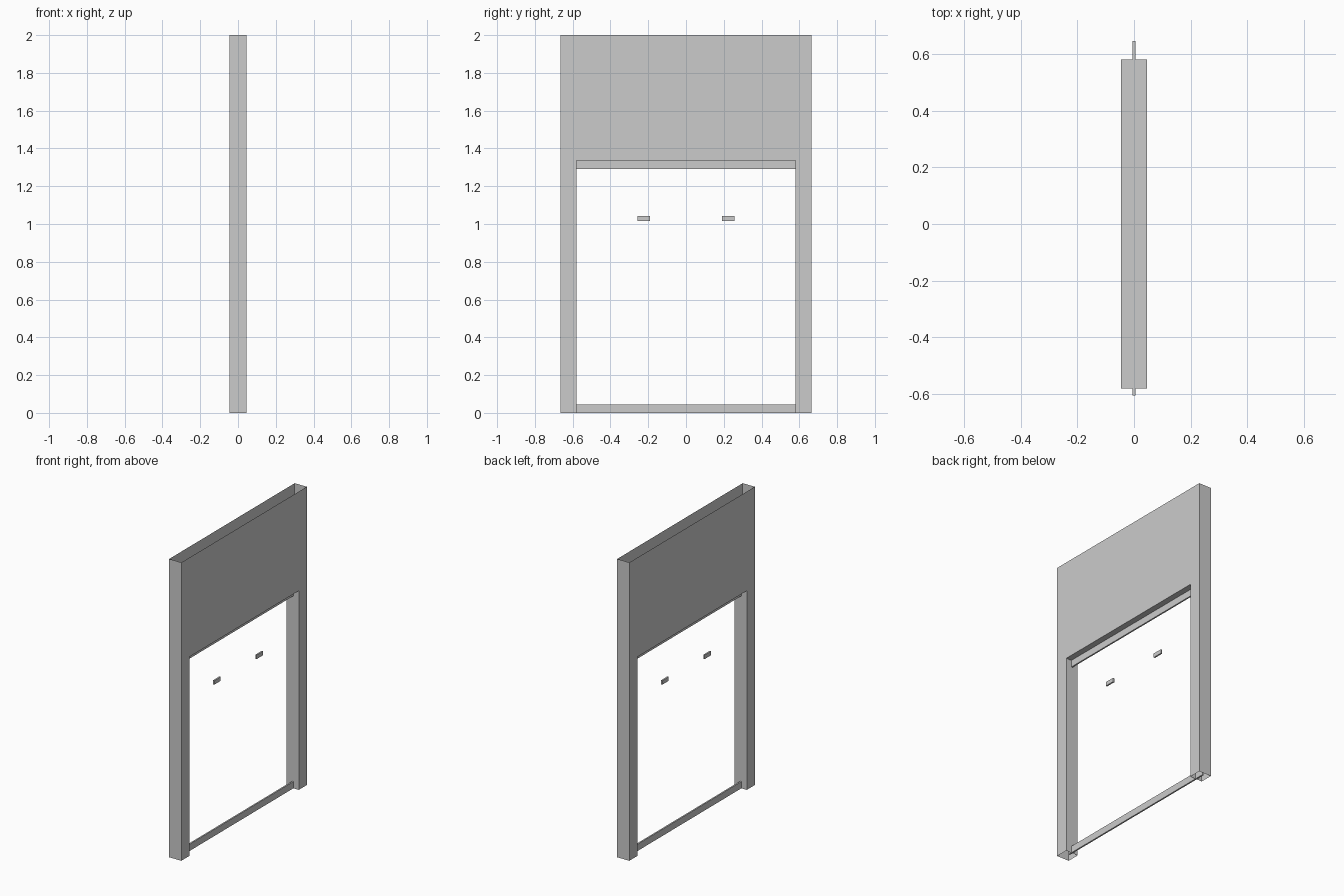
import bpy
import bmesh

cube = bpy.data.objects.get("Cube")
if cube:
    bpy.data.objects.remove(cube, do_unlink=True)

# Single grey finish
grey = bpy.data.materials.new("light_grey")
grey.use_nodes = True
colour = (0.6, 0.6, 0.6, 1)
grey.diffuse_color = colour
grey.node_tree.nodes["Principled BSDF"].inputs["Base Color"].default_value = colour


def add_object(name, bm):
    mesh = bpy.data.meshes.new(name)
    bm.to_mesh(mesh)
    bm.free()
    mesh.materials.append(grey)
    obj = bpy.data.objects.new(name, mesh)
    bpy.context.collection.objects.link(obj)
    return obj


def add_bar(name, y0, y1, z0, z1, thickness=0.01):
    bm = bmesh.new()
    bmesh.ops.create_cube(bm, size=1)
    for v in bm.verts:
        v.co.x *= thickness
        v.co.y = y0 if v.co.y < 0 else y1
        v.co.z = z0 if v.co.z < 0 else z1
    return add_object(name, bm)


HEIGHT, OUTER, INNER, LINTEL, HALF_DEPTH = 2.0, 0.665, 0.58, 1.335, 0.045

# Portal casing: an upside-down U outline extruded through the depth
bm = bmesh.new()
half = [(OUTER, HEIGHT), (OUTER, 0), (INNER, 0), (INNER, LINTEL)]
outline = half + [(-y, z) for y, z in reversed(half)]
face = bm.faces.new([bm.verts.new((-HALF_DEPTH, y, z)) for y, z in outline])
extruded = bmesh.ops.extrude_face_region(bm, geom=[face], use_keep_orig=True)
for item in extruded["geom"]:
    if isinstance(item, bmesh.types.BMVert):
        item.co.x = HALF_DEPTH
bmesh.ops.recalc_face_normals(bm, faces=bm.faces)

# The sheet casing is open at the top and under both posts
open_ends = [f for f in bm.faces
             if all(v.co.z > HEIGHT - 0.01 for v in f.verts)
             or all(v.co.z < 0.01 for v in f.verts)]
bmesh.ops.delete(bm, geom=open_ends, context="FACES_ONLY")
add_object("door_casing", bm)

# Thin rails running into the hollow posts
add_bar("bottom_rail", -0.605, 0.645, 0, 0.045)
add_bar("top_rail", -0.605, 0.645, 1.29, LINTEL)

# Pair of small handles
for name, side in (("front_handle", -1), ("back_handle", 1)):
    y0, y1 = sorted((side * 0.19, side * 0.257))
    add_bar(name, y0, y1, 1.015, 1.042)
